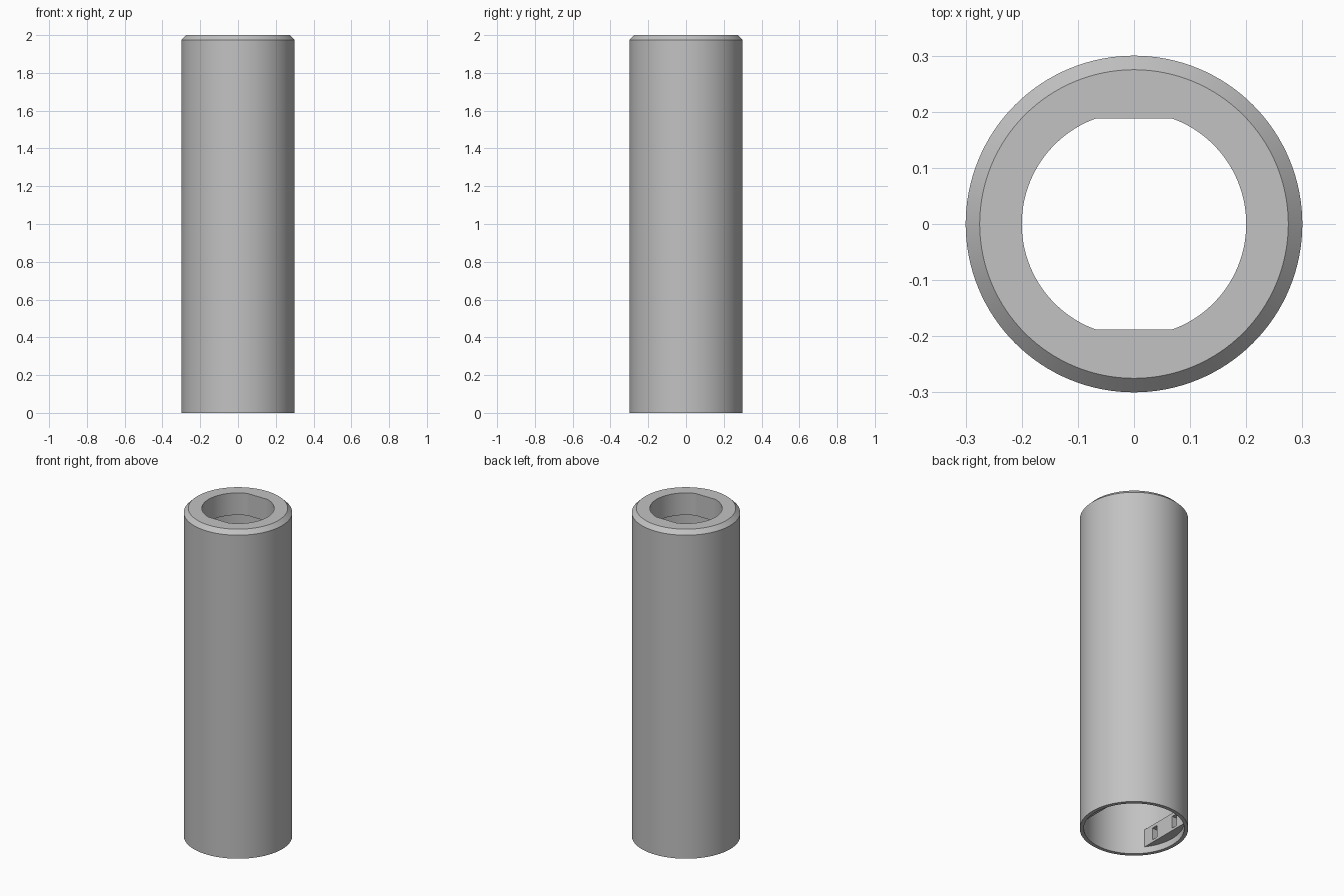
import bpy, bmesh, math
from mathutils import Matrix, Vector

cube = bpy.data.objects.get("Cube")
if cube:
    bpy.data.objects.remove(cube, do_unlink=True)

SEGMENTS = 128
OUTER, INNER, HOLE, HEIGHT = 0.30, 0.278, 0.20, 2.0
CHAMFER, CAP, FLAT = 0.025, 0.135, 0.188

grey = bpy.data.materials.new("plain grey")
grey.use_nodes = True
grey.diffuse_color = (0.54, 0.54, 0.54, 1)
grey.node_tree.nodes["Principled BSDF"].inputs["Base Color"].default_value = grey.diffuse_color


def make_object(name, bm):
    bmesh.ops.recalc_face_normals(bm, faces=bm.faces)
    mesh = bpy.data.meshes.new(name)
    bm.to_mesh(mesh)
    bm.free()
    mesh.materials.append(grey)
    obj = bpy.data.objects.new(name, mesh)
    bpy.context.collection.objects.link(obj)
    return obj


def activate(obj):
    bpy.ops.object.select_all(action='DESELECT')
    obj.select_set(True)
    bpy.context.view_layer.objects.active = obj


def smooth(obj):
    activate(obj)
    bpy.ops.object.shade_smooth_by_angle(angle=math.radians(20))


def ring(bm, radius, z, flat=1.0):
    # Circle whose front and back are cut straight at y = +-flat
    verts = []
    for i in range(SEGMENTS):
        a = 2 * math.pi * i / SEGMENTS
        y = max(-flat, min(flat, radius * math.sin(a)))
        verts.append(bm.verts.new((radius * math.cos(a), y, z)))
    return verts


# Hollow tube: closed wall profile with a chamfered cap and flatted hole
bm = bmesh.new()
rings = [
    ring(bm, INNER, 0),
    ring(bm, OUTER, 0),
    ring(bm, OUTER, HEIGHT - CHAMFER),
    ring(bm, OUTER - CHAMFER, HEIGHT),
    ring(bm, HOLE, HEIGHT, FLAT),
    ring(bm, HOLE, HEIGHT - CAP, FLAT),
    ring(bm, INNER, HEIGHT - CAP),
]
for k, low in enumerate(rings):
    high = rings[(k + 1) % len(rings)]
    for i in range(SEGMENTS):
        j = (i + 1) % SEGMENTS
        bm.faces.new((low[i], low[j], high[j], high[i]))
smooth(make_object("tube", bm))


# Inner lugs: flat-faced segments with two slots, on both sides near the base
LUG_X, LUG_LOW, LUG_HIGH, LUG_R = 0.22, 0.04, 0.15, 0.285
for name, turn in (("left_lug", 0), ("right_lug", math.pi)):
    bm = bmesh.new()
    half = math.acos(LUG_X / LUG_R)
    arc = [half * (i / 12 - 1) for i in range(25)]
    base = bm.faces.new([bm.verts.new((LUG_R * math.cos(a), LUG_R * math.sin(a), LUG_LOW))
                         for a in arc])
    grown = bmesh.ops.extrude_face_region(bm, geom=[base])["geom"]
    bmesh.ops.translate(bm, vec=(0, 0, LUG_HIGH - LUG_LOW),
                        verts=[v for v in grown if isinstance(v, bmesh.types.BMVert)])
    lug = make_object(name, bm)

    # Slot cutters
    bm = bmesh.new()
    for side in (-1, 1):
        place = Matrix.Translation(Vector((LUG_X, side * 0.085, 0.093)))
        bmesh.ops.create_cube(bm, size=1, matrix=place @ Matrix.Diagonal((0.09, 0.04, 0.075, 1)))
    cutter = make_object("slot_cutter", bm)
    cutter.hide_render = True
    cut = lug.modifiers.new("slots", 'BOOLEAN')
    cut.operation = 'DIFFERENCE'
    cut.solver = 'EXACT'
    cut.object = cutter
    activate(lug)
    bpy.ops.object.modifier_apply(modifier=cut.name)
    bpy.data.objects.remove(cutter, do_unlink=True)
    lug.data.transform(Matrix.Rotation(turn, 4, 'Z'))
    smooth(lug)
